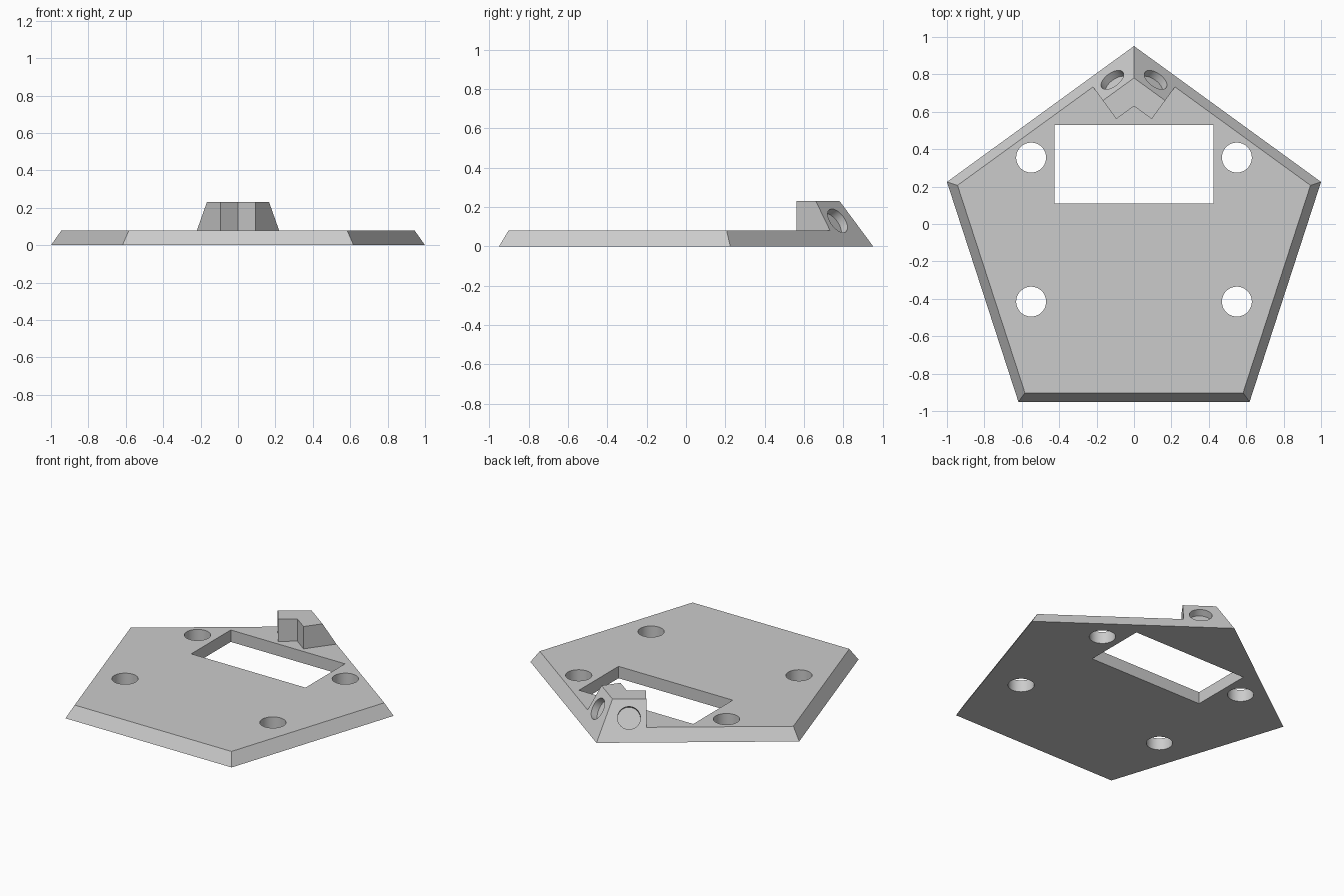
import bpy
import bmesh
from math import sin, cos, pi, sqrt
from mathutils import Vector, Matrix

cube = bpy.data.objects.get("Cube")
if cube:
    bpy.data.objects.remove(cube, do_unlink=True)

PLATE_H, BLOCK_H = 0.08, 0.23
RADIUS, CENTRE_Y = 1.0515, -0.1
SLOPE = 0.6                          # inward lean per unit of height
APEX = Vector((0, RADIUS + CENTRE_Y, 0))

grey = bpy.data.materials.new("light grey")
grey.use_nodes = True
GREY = (0.6, 0.6, 0.6, 1)
grey.diffuse_color = GREY
grey.node_tree.nodes["Principled BSDF"].inputs["Base Color"].default_value = GREY


def make_object(name, bm):
    bmesh.ops.recalc_face_normals(bm, faces=bm.faces)
    mesh = bpy.data.meshes.new(name)
    bm.to_mesh(mesh)
    bm.free()
    mesh.materials.append(grey)
    obj = bpy.data.objects.new(name, mesh)
    bpy.context.collection.objects.link(obj)
    return obj


def loft(name, lower, upper):
    """Solid between two outlines with matching points."""
    bm = bmesh.new()
    a = [bm.verts.new(p) for p in lower]
    b = [bm.verts.new(p) for p in upper]
    bm.faces.new(a)
    bm.faces.new(b)
    for i in range(len(a)):
        j = (i + 1) % len(a)
        bm.faces.new((a[i], a[j], b[j], b[i]))
    return make_object(name, bm)


def drill(name, centre, axis, radius, depth):
    bm = bmesh.new()
    turn = Vector(axis).to_track_quat('Z', 'Y').to_matrix().to_4x4()
    bmesh.ops.create_cone(bm, cap_ends=True, segments=48, radius1=radius,
                          radius2=radius, depth=depth,
                          matrix=Matrix.Translation(centre) @ turn)
    return make_object(name, bm)


def combine(target, tool, operation):
    mod = target.modifiers.new(tool.name, 'BOOLEAN')
    mod.operation = operation
    mod.solver = 'EXACT'
    mod.object = tool
    tool.hide_render = True
    bpy.context.view_layer.objects.active = target
    bpy.ops.object.modifier_apply(modifier=mod.name)
    bpy.data.objects.remove(tool, do_unlink=True)


# Pentagonal plate with sloping rim
def pentagon(z):
    r = RADIUS - SLOPE * z / cos(pi / 5)
    return [Vector((r * sin(2 * pi * i / 5), CENTRE_Y + r * cos(2 * pi * i / 5), z))
            for i in range(5)]


plate = loft("pentagon_plate", pentagon(0), pentagon(PLATE_H))


# Chevron block at the rear corner, flush with the sloping rim
ARM, THICK = 0.306, 0.26


def rear_point(side, along, inset, z):
    tangent = Vector((side * cos(pi / 5), -sin(pi / 5), 0))
    normal = Vector((side * sin(pi / 5), cos(pi / 5), 0))
    return APEX + tangent * along - normal * inset + Vector((0, 0, z))


def chevron(z):
    lean = SLOPE * z
    return [APEX + Vector((0, -lean / cos(pi / 5), z)),
            rear_point(1, ARM, lean, z), rear_point(1, ARM, THICK, z),
            APEX + Vector((0, -THICK / cos(pi / 5), z)),
            rear_point(-1, ARM, THICK, z), rear_point(-1, ARM, lean, z)]


combine(plate, loft("corner_block", chevron(0), chevron(BLOCK_H)), 'UNION')

# Rectangular window
window = [(-0.425, 0.11), (0.425, 0.11), (0.425, 0.53), (-0.425, 0.53)]
combine(plate, loft("window_cutter", [(x, y, -0.1) for x, y in window],
                    [(x, y, 0.15) for x, y in window]), 'DIFFERENCE')

# Four through holes and two blind sockets in the sloping rear faces
for side in (-1, 1):
    for y in (0.355, -0.415):
        combine(plate, drill("hole_cutter", (side * 0.55, y, 0.04), (0, 0, 1), 0.08, 0.3),
                'DIFFERENCE')
    z = 0.13
    axis = Vector((side * sin(pi / 5), cos(pi / 5), SLOPE)) / sqrt(1 + SLOPE ** 2)
    combine(plate, drill("socket_cutter", rear_point(side, 0.2, SLOPE * z, z), axis, 0.07, 0.09),
            'DIFFERENCE')

# Smooth hole walls, crisp edges elsewhere
bpy.ops.object.select_all(action='DESELECT')
plate.select_set(True)
bpy.context.view_layer.objects.active = plate
bpy.ops.object.shade_smooth_by_angle(angle=pi / 9)
